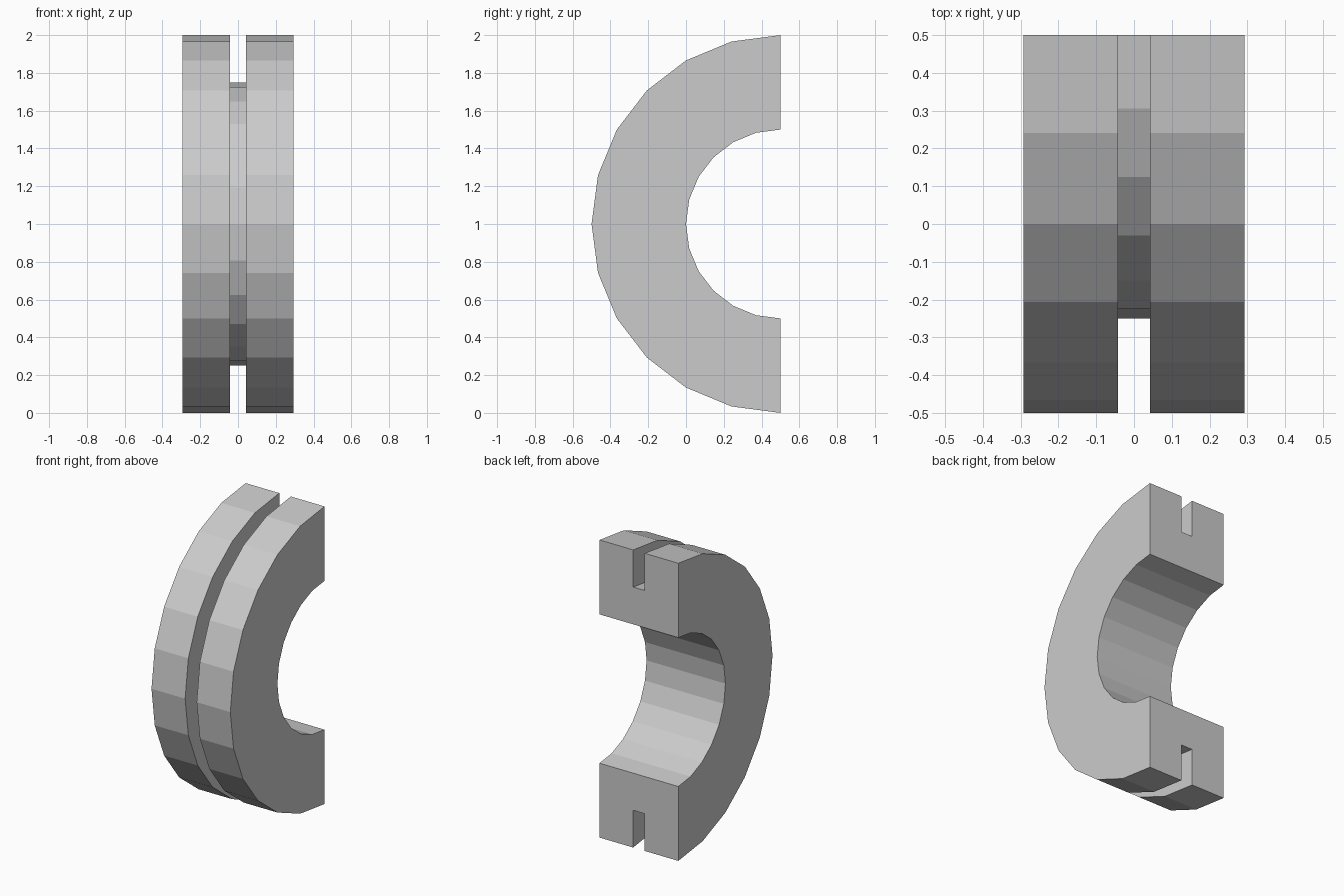
import bpy, bmesh
from math import sin, cos, pi

if "Cube" in bpy.data.objects:
    bpy.data.objects.remove(bpy.data.objects["Cube"])

SEGMENTS = 12            # 15 degree facets over the half circle
HALF_W, GROOVE = 0.293, 0.043
R_IN, R_GROOVE, R_OUT = 0.5, 0.75, 1.0
CENTRE_Y, CENTRE_Z = 0.5, 1.0

# Grooved cross-section as (x, radius)
profile = [(-HALF_W, R_IN), (HALF_W, R_IN), (HALF_W, R_OUT), (GROOVE, R_OUT),
           (GROOVE, R_GROOVE), (-GROOVE, R_GROOVE), (-GROOVE, R_OUT), (-HALF_W, R_OUT)]

# Sweep the section around the half circle, from top to bottom
bm = bmesh.new()
rings = []
for i in range(SEGMENTS + 1):
    a = pi * i / SEGMENTS
    rings.append([bm.verts.new((x, CENTRE_Y - r * sin(a), CENTRE_Z + r * cos(a)))
                  for x, r in profile])
n = len(profile)
for a, b in zip(rings, rings[1:]):
    for j in range(n):
        k = (j + 1) % n
        bm.faces.new((a[j], a[k], b[k], b[j]))

# Flat cut ends
bm.faces.new(rings[0])
bm.faces.new(rings[-1])
bmesh.ops.recalc_face_normals(bm, faces=bm.faces)

mesh = bpy.data.meshes.new("grooved_half_ring")
bm.to_mesh(mesh)
bm.free()
bpy.context.collection.objects.link(bpy.data.objects.new("grooved_half_ring", mesh))
